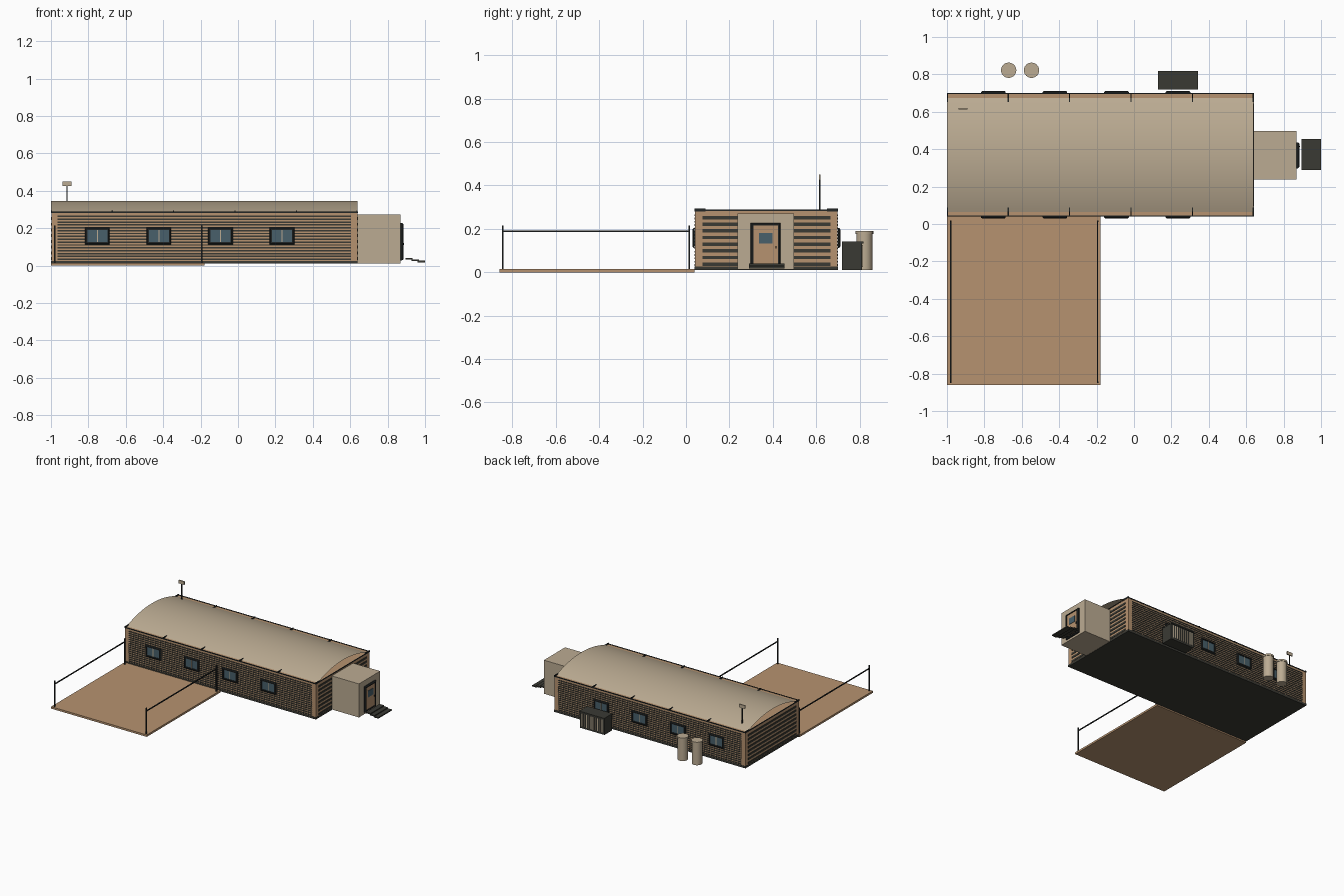
import bpy, bmesh, math

cube = bpy.data.objects.get("Cube")
if cube:
    bpy.data.objects.remove(cube, do_unlink=True)


def material(name, rgb):
    m = bpy.data.materials.new(name)
    m.use_nodes = True
    m.diffuse_color = (*rgb, 1)
    m.node_tree.nodes["Principled BSDF"].inputs["Base Color"].default_value = (*rgb, 1)
    return m


TAN = material("tan canvas", (0.50, 0.41, 0.29))
BROWN = material("brown timber", (0.47, 0.29, 0.16))
CHARCOAL = material("charcoal", (0.042, 0.042, 0.034))
BLACK = material("black metal", (0.016, 0.019, 0.019))
GLASS = material("blue grey glass", (0.065, 0.115, 0.145))


def finish(name, bm, mat):
    mesh = bpy.data.meshes.new(name)
    bm.to_mesh(mesh)
    bm.free()
    mesh.materials.append(mat)
    ob = bpy.data.objects.new(name, mesh)
    bpy.context.collection.objects.link(ob)
    return ob


def boxes(name, mat, spans):
    """One object made of boxes, each given as x, y and z ranges."""
    bm = bmesh.new()
    for span in spans:
        verts = bmesh.ops.create_cube(bm, size=1)["verts"]
        for v in verts:
            for i, (lo, hi) in enumerate(span):
                v.co[i] = lo + (v.co[i] + 0.5) * (hi - lo)
    return finish(name, bm, mat)


def box(name, mat, x, y, z):
    return boxes(name, mat, [(x, y, z)])


def around(c, w):
    return (c - w / 2, c + w / 2)


def smooth(ob):
    bpy.ops.object.select_all(action='DESELECT')
    ob.select_set(True)
    bpy.context.view_layer.objects.active = ob
    bpy.ops.object.shade_smooth_by_angle(angle=math.radians(35))


LEFT, RIGHT, FRONT, BACK, EAVE = -1.0, 0.64, 0.04, 0.70, 0.285
MID = (FRONT + BACK) / 2
SIDES = (("front", FRONT, -1), ("back", BACK, 1))
ENDS = (("right", LEFT, -1), ("left", RIGHT, 1))

# Deck and its two railings
box("deck", BROWN, (LEFT, -0.18), (-0.86, FRONT), (0, 0.015))
for name, x in (("right", -0.98), ("left", -0.195)):
    posts = [(around(x, 0.008), around(y, 0.008), (0.01, 0.215)) for y in (-0.845, 0.015)]
    rail = (around(x, 0.007), (-0.845, 0.015), around(0.19, 0.007))
    boxes(name + "_railing", BLACK, posts + [rail])

# Base and walls
box("base", CHARCOAL, (LEFT, RIGHT), (FRONT, BACK), (0.01, 0.026))
box("walls", BROWN, (LEFT + 0.002, RIGHT - 0.002), (FRONT + 0.002, BACK - 0.002), (0.026, EAVE))


def rows(count, low=0.03, high=0.275):
    pitch = (high - low) / count
    return [(low + pitch * i, low + pitch * (i + 0.5)) for i in range(count)]


# Horizontal siding ribs between the plain corners
for name, y, s in SIDES:
    boxes(name + "_siding", CHARCOAL,
          [((LEFT + 0.035, RIGHT - 0.035), around(y - s * 0.001, 0.004), z) for z in rows(16)])
for name, x, s in ENDS:
    boxes(name + "_end_siding", CHARCOAL,
          [(around(x - s * 0.001, 0.004), (FRONT + 0.035, BACK - 0.035), z) for z in rows(8)])

# Eave trim around the wall top
trim = [((LEFT, RIGHT), around(y - s * 0.002, 0.005), around(EAVE, 0.007)) for _, y, s in SIDES]
trim += [(around(x - s * 0.002, 0.005), (FRONT, BACK), around(EAVE, 0.007)) for _, x, s in ENDS]
boxes("eave_trim", BLACK, trim)

# Barrel roof, a thin sheet with open ends
half, rise, steps = 0.305, 0.06, 32
radius = (half ** 2 + rise ** 2) / (2 * rise)
sweep = math.asin(half / radius)
bm = bmesh.new()
previous = None
for i in range(steps + 1):
    a = sweep * (2 * i / steps - 1)
    y = MID + radius * math.sin(a)
    z = EAVE + rise - radius * (1 - math.cos(a))
    pair = [bm.verts.new((x, y, z)) for x in (LEFT, RIGHT)]
    if previous:
        bm.faces.new((previous[0], previous[1], pair[1], pair[0]))
    previous = pair
smooth(finish("barrel_roof", bm, TAN))

# Roof tie straps along both eaves
pitch = (RIGHT - LEFT) / 5
clips = []
for i in range(6):
    x = min(max(LEFT + pitch * i, LEFT + 0.003), RIGHT - 0.003)
    for _, y, s in SIDES:
        clips.append((around(x, 0.006), sorted((y, y - s * 0.05)), (EAVE - 0.004, EAVE + 0.009)))
boxes("roof_straps", BLACK, clips)


def frame(name, mat, centre, size, normal_axis, at, out, border):
    """Rectangular frame with chamfered outer face, standing out from a wall."""
    bm = bmesh.new()
    loops = []
    for shrink, depth in ((0, 0), (0, 0.5), (0.006, 1), (border, 1), (border, 0)):
        loop = []
        for sx, sz in ((-1, -1), (1, -1), (1, 1), (-1, 1)):
            u = centre[0] + sx * (size[0] / 2 - shrink)
            z = centre[1] + sz * (size[1] / 2 - shrink)
            d = at + out * depth
            loop.append(bm.verts.new((u, d, z) if normal_axis == 'y' else (d, u, z)))
        loops.append(loop)
    for a, b in zip(loops, loops[1:]):
        for i in range(4):
            j = (i + 1) % 4
            bm.faces.new((a[i], a[j], b[j], b[i]))
    bmesh.ops.recalc_face_normals(bm, faces=bm.faces)
    return finish(name, bm, mat)


# Windows on both long walls
for name, y, s in SIDES:
    for i in range(4):
        x = -0.752 + 0.329 * i
        label = f"{name}_window_{i + 1}"
        frame(label + "_frame", BLACK, (x, 0.158), (0.132, 0.092), 'y', y, s * 0.011, 0.013)
        box(label + "_pane", GLASS, around(x, 0.108), around(y + s * 0.002, 0.005), around(0.158, 0.068))
        box(label + "_mullion", TAN, around(x, 0.005), around(y + s * 0.005, 0.004), around(0.158, 0.068))

# Entrance porch with door
box("porch", TAN, (RIGHT - 0.002, 0.87), (0.238, 0.498), (0.012, 0.272))
frame("door_frame", BLACK, (0.367, 0.128), (0.138, 0.2), 'x', 0.87, 0.014, 0.012)
box("door", BROWN, (0.868, 0.878), around(0.367, 0.116), (0.03, 0.217))
box("door_window", GLASS, (0.877, 0.881), around(0.367, 0.062), (0.133, 0.182))
box("door_handle", BLACK, (0.877, 0.887), around(0.415, 0.006), (0.11, 0.122))

# Steps down from the door
boxes("steps", CHARCOAL,
      [((0.895 + 0.033 * i, 0.934 + 0.033 * i), (0.29, 0.455), around(0.036 - 0.007 * i, 0.009))
       for i in range(3)])

# Generator with upright louvres
box("generator", CHARCOAL, (0.13, 0.34), (0.72, 0.812), (0.01, 0.14))
boxes("generator_louvres", TAN,
      [(around(0.15 + 0.0189 * i, 0.007), (0.811, 0.815), (0.025, 0.125)) for i in range(10)])
box("generator_rim", CHARCOAL, (0.128, 0.342), (0.718, 0.818), (0.132, 0.141))

# Two upright tanks with lids
for i, x in enumerate((-0.67, -0.548)):
    bm = bmesh.new()
    for r, low, high in ((0.037, 0.01, 0.178), (0.041, 0.176, 0.19)):
        new = bmesh.ops.create_cone(bm, cap_ends=True, segments=24, radius1=r, radius2=r, depth=high - low)
        bmesh.ops.translate(bm, verts=new["verts"], vec=(x, 0.822, (low + high) / 2))
    smooth(finish(f"tank_{i + 1}", bm, TAN))

# Roof mast with flat panel
box("mast", BLACK, around(-0.915, 0.006), around(0.617, 0.006), (EAVE, 0.43))
box("mast_panel", TAN, around(-0.915, 0.048), around(0.617, 0.008), (0.425, 0.45))
